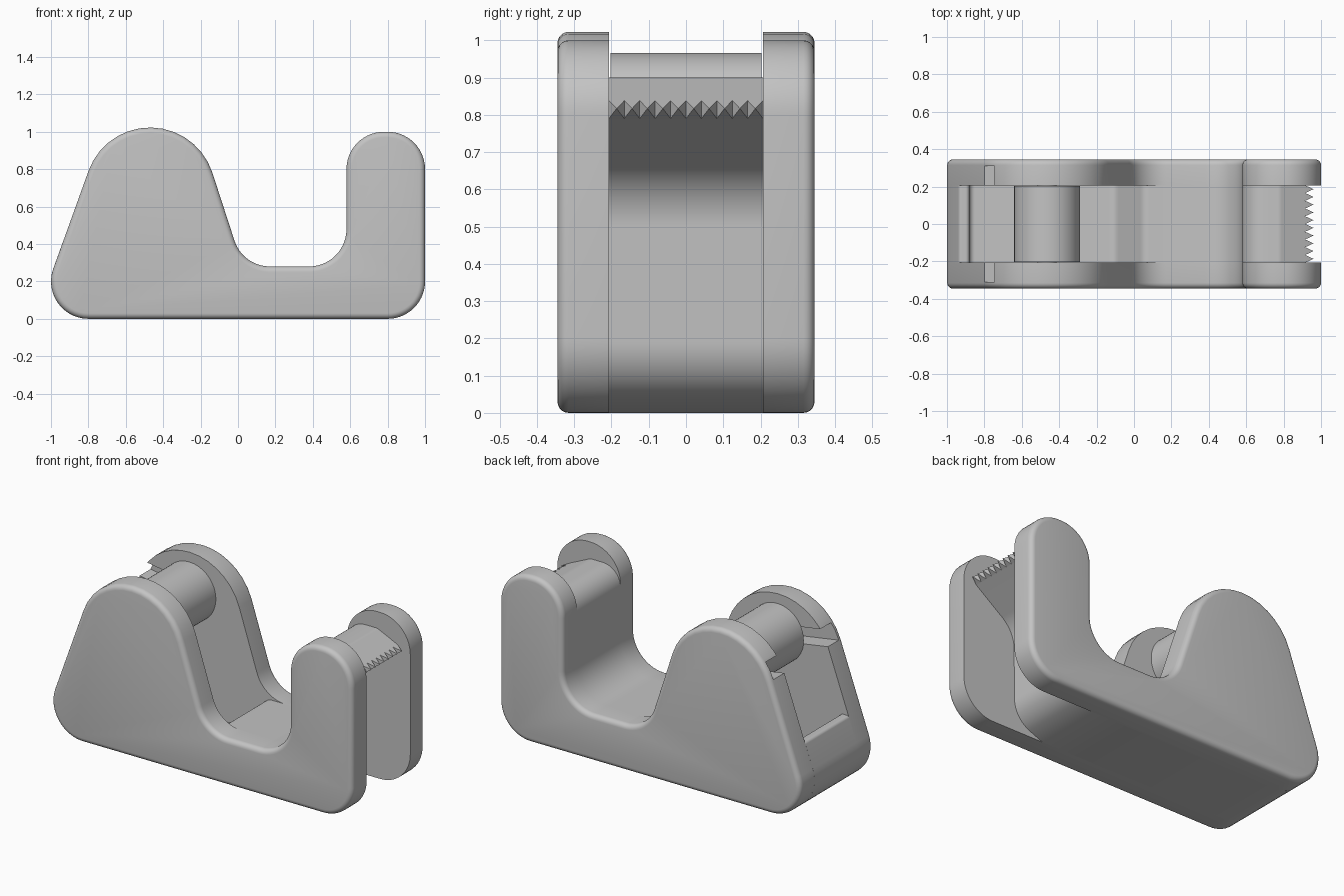
import bpy, bmesh, math
from mathutils import Vector

cube = bpy.data.objects.get("Cube")
if cube:
    bpy.data.objects.remove(cube)

grey = bpy.data.materials.new("plain_grey")
grey.use_nodes = True
colour = (0.55, 0.55, 0.55, 1)
grey.diffuse_color = colour
grey.node_tree.nodes["Principled BSDF"].inputs["Base Color"].default_value = colour


def rounded(corners, steps=14):
    """Outline in x, z from corners given as (x, z, fillet radius)."""
    pts = []
    for i, (x, z, r) in enumerate(corners):
        p = Vector((x, z))
        if r == 0:
            pts.append(p)
            continue
        a = (Vector(corners[i - 1][:2]) - p).normalized()
        b = (Vector(corners[(i + 1) % len(corners)][:2]) - p).normalized()
        half = a.angle(b) / 2
        centre = p + (a + b).normalized() * r / math.sin(half)
        start = p + a * r / math.tan(half) - centre
        end = p + b * r / math.tan(half) - centre
        sweep = math.pi - 2 * half
        for k in range(steps + 1):
            t = k / steps
            pts.append(centre + (start * math.sin((1 - t) * sweep)
                                 + end * math.sin(t * sweep)) / math.sin(sweep))
    return pts


def finish(name, bm, smooth=True):
    bmesh.ops.recalc_face_normals(bm, faces=bm.faces)
    mesh = bpy.data.meshes.new(name)
    bm.to_mesh(mesh)
    bm.free()
    mesh.materials.append(grey)
    obj = bpy.data.objects.new(name, mesh)
    bpy.context.collection.objects.link(obj)
    bpy.ops.object.select_all(action='DESELECT')
    obj.select_set(True)
    bpy.context.view_layer.objects.active = obj
    if smooth:
        bpy.ops.object.shade_smooth_by_angle(angle=math.radians(32))
    return obj


def slab(name, corners, y0, y1, bevel=0):
    """Extrude an outline from y0 to y1, rounding the rim at y1."""
    bm = bmesh.new()
    face = bm.faces.new([bm.verts.new((p.x, y0, p.y)) for p in rounded(corners)])
    geom = bmesh.ops.extrude_face_region(bm, geom=[face])["geom"]
    moved = [g for g in geom if isinstance(g, bmesh.types.BMVert)]
    bmesh.ops.translate(bm, verts=moved, vec=(0, y1 - y0, 0))
    if bevel:
        rim = [e for e in bm.edges if all(abs(v.co.y - y1) < 1e-5 for v in e.verts)]
        bmesh.ops.bevel(bm, geom=rim, offset=bevel, segments=5, profile=0.5,
                        affect='EDGES')
    return finish(name, bm)


def rod(name, radius, length, x, z):
    bm = bmesh.new()
    bmesh.ops.create_cone(bm, cap_ends=True, segments=64, radius1=radius,
                          radius2=radius, depth=length)
    for v in bm.verts:
        v.co = (v.co.x + x, v.co.z, v.co.y + z)
    return finish(name, bm)


INNER, OUTER = 0.207, 0.345
AXLE_X, AXLE_Z = -0.465, 0.79

# Slot cutter that lets the axle slide into both side plates
bm = bmesh.new()
bmesh.ops.create_cube(bm, size=1)
for v in bm.verts:
    x = -1.0 if v.co.x < 0 else AXLE_X + 0.05
    v.co = (x, v.co.y * 0.62, AXLE_Z - (x - AXLE_X) * 0.16 + v.co.z * 0.1)
cutter = finish("slot_cutter", bm, False)
cutter.hide_render = True

# Side plates
side = [(-1.084, 0, 0.2), (-0.453, 1.753, 0.35), (0.026, 0.28, 0.2),
        (0.58, 0.28, 0.2), (0.58, 1.0, 0.2), (1.0, 1.0, 0.2), (1.0, 0, 0.2)]
for name, s in (("front_side_plate", -1), ("back_side_plate", 1)):
    plate = slab(name, side, s * INNER, s * OUTER, 0.03)
    cut = plate.modifiers.new("axle_slot", 'BOOLEAN')
    cut.operation = 'DIFFERENCE'
    cut.solver = 'EXACT'
    cut.object = cutter
    bpy.ops.object.modifier_apply(modifier=cut.name)
bpy.data.objects.remove(cutter)

# Centre body: back lip, tape well, base top, cutter arm and its curved underside
TOOTH_X, TOOTH_TOP, TOOTH_LOW = 0.915, 0.838, 0.79
body = [(-1.084, 0, 0.2), (-0.935, 0.415, 0.02), (-0.88, 0.415, 0.02),
        (-0.88, 0.07, 0.03), (-0.1, 0.07, 0.06), (0.05, 0.28, 0.06),
        (0.58, 0.28, 0.2), (0.58, 0.9, 0.12), (0.78, 0.9, 0.05),
        (TOOTH_X, TOOTH_TOP, 0), (TOOTH_X, TOOTH_LOW, 0),
        (0.655, 0.6, 0.2), (0.65, 0.08, 0.17), (0.46, 0, 0)]
slab("centre_body", body, -INNER, INNER)

# Row of pointed cutting teeth
bm = bmesh.new()
count = 10
pitch = 2 * INNER / count
for i in range(count):
    y = -INNER + i * pitch
    base = [bm.verts.new((TOOTH_X, y + dy, z)) for dy, z in
            ((0, TOOTH_LOW), (pitch, TOOTH_LOW), (pitch, TOOTH_TOP), (0, TOOTH_TOP))]
    tip = bm.verts.new((0.96, y + pitch / 2, 0.817))
    for a, b in zip(base, base[1:] + base[:1]):
        bm.faces.new((a, b, tip))
    bm.faces.new(base)
finish("cutting_teeth", bm, False)

# Tape roller and its axle
rod("tape_roller", 0.176, 0.405, AXLE_X, AXLE_Z)
rod("roller_axle", 0.05, 0.6, AXLE_X, AXLE_Z)
